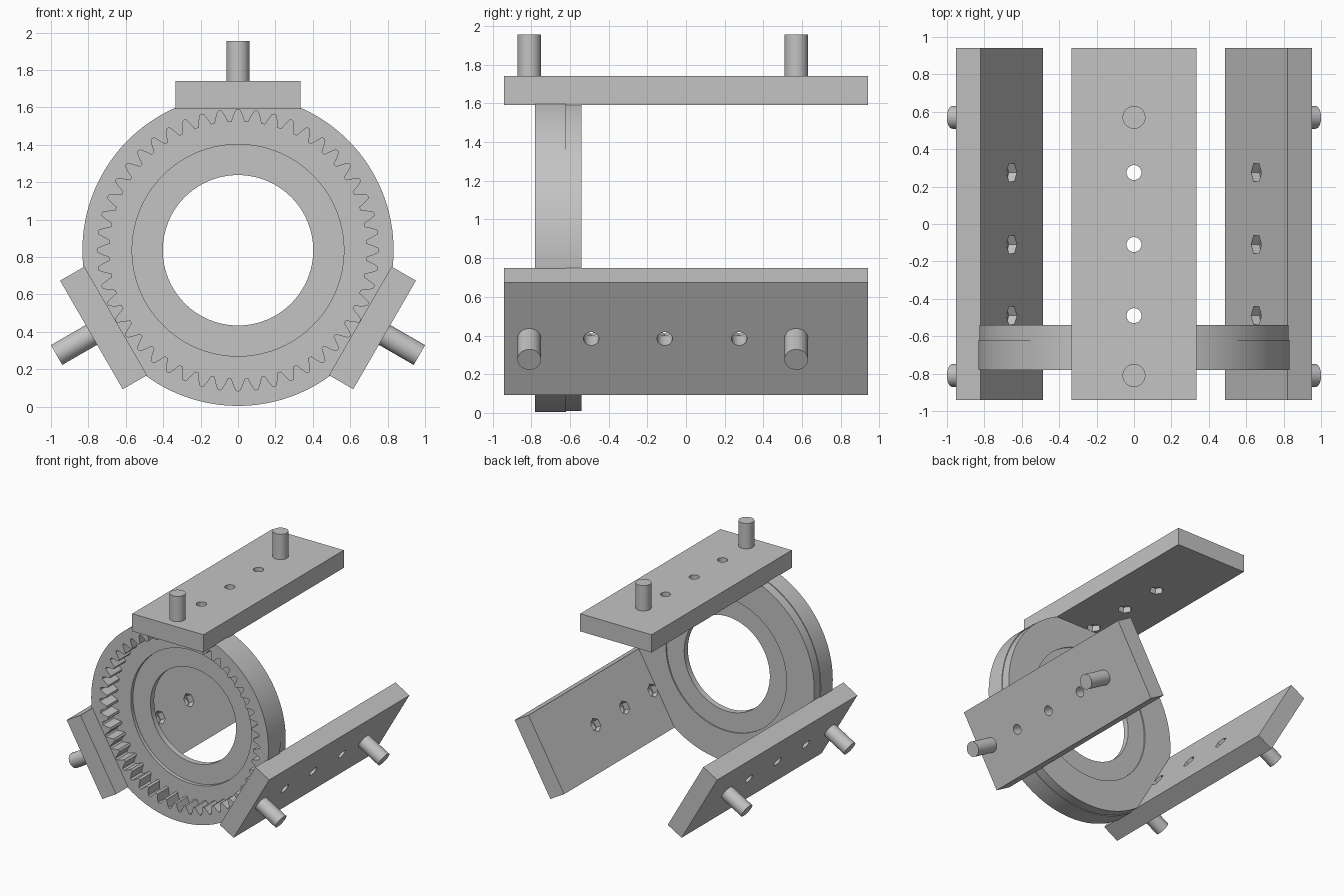
import bpy, bmesh, math
from mathutils import Matrix, Vector

cube = bpy.data.objects.get("Cube")
if cube:
    bpy.data.objects.remove(cube, do_unlink=True)

CENTRE = Vector((0, 0, 0.836))   # ring axis

grey = bpy.data.materials.new("light_grey")
grey.use_nodes = True
grey.diffuse_color = (0.55, 0.55, 0.55, 1)
grey.node_tree.nodes["Principled BSDF"].inputs["Base Color"].default_value = grey.diffuse_color


def add_object(name, mesh, angle=0.0):
    """Link a mesh, turned about the ring axis so local z points outward."""
    obj = bpy.data.objects.new(name, mesh)
    obj.location = CENTRE
    obj.rotation_euler.y = angle
    bpy.context.collection.objects.link(obj)
    return obj


def finish(bm, name):
    bmesh.ops.recalc_face_normals(bm, faces=bm.faces)
    mesh = bpy.data.meshes.new(name)
    bm.to_mesh(mesh)
    bm.free()
    mesh.materials.append(grey)
    return mesh


def posts(name, y_positions, radius, low, high, sides):
    """A row of upright prisms along the y axis, with a corner towards y."""
    bm = bmesh.new()
    for y in y_positions:
        place = Matrix.Translation((0, y, (low + high) / 2)) @ Matrix.Rotation(math.pi / 2, 4, "Z")
        bmesh.ops.create_cone(bm, cap_ends=True, segments=sides, radius1=radius,
                              radius2=radius, depth=high - low, matrix=place)
    return finish(bm, name)


def smooth(obj):
    bpy.ops.object.select_all(action="DESELECT")
    obj.select_set(True)
    bpy.context.view_layer.objects.active = obj
    bpy.ops.object.shade_smooth_by_angle(angle=math.radians(30))


# Internal gear ring: a lathed section whose inner front edge follows the teeth
TEETH = 48
tooth = [(0.0, 0.753), (0.1, 0.75), (0.24, 0.722), (0.39, 0.688),
         (0.61, 0.688), (0.76, 0.722), (0.9, 0.75)]
section = [(0.832, -0.78), (0.832, -0.62), (0.826, -0.62), (0.826, -0.54),
           (0.566, -0.54), (0.566, -0.55), (0.402, -0.55), (0.402, -0.60),
           (0.566, -0.60), (0.566, -0.63), (None, -0.63), (None, -0.78)]
bm = bmesh.new()
columns = []
for t in range(TEETH):
    for part, gear_r in tooth:
        a = math.tau * (t + part) / TEETH
        columns.append([bm.verts.new(((r or gear_r) * math.sin(a), y, (r or gear_r) * math.cos(a)))
                        for r, y in section])
for i, col in enumerate(columns):
    nxt = columns[(i + 1) % len(columns)]
    for j in range(len(section)):
        k = (j + 1) % len(section)
        bm.faces.new((col[j], col[k], nxt[k], nxt[j]))
smooth(add_object("gear_ring", finish(bm, "gear_ring")))

# Plate with bolt holes and hexagonal nut pockets on the inner face
INNER, OUTER = 0.755, 0.905
bm = bmesh.new()
bmesh.ops.create_cube(bm, size=1, matrix=Matrix.Translation((0, 0, (INNER + OUTER) / 2))
                      @ Matrix.Diagonal((0.67, 1.88, OUTER - INNER, 1)))
blank = add_object("plate_blank", finish(bm, "plate_blank"))
hole_rows = (-0.49, -0.11, 0.275)
cutters = [
    add_object("hole_cutter", posts("hole_cutter", hole_rows, 0.04, 0.6, 1.0, 32)),
    add_object("nut_cutter", posts("nut_cutter", hole_rows, 0.056, 0.7, INNER + 0.05, 6)),
]
for cutter in cutters:
    cutter.hide_render = True
    mod = blank.modifiers.new(cutter.name, "BOOLEAN")
    mod.operation = "DIFFERENCE"
    mod.solver = "EXACT"
    mod.object = cutter
bpy.context.view_layer.update()
plate_mesh = bpy.data.meshes.new_from_object(blank.evaluated_get(bpy.context.evaluated_depsgraph_get()))
plate_mesh.name = "plate"
for helper in cutters + [blank]:
    bpy.data.objects.remove(helper, do_unlink=True)

# Three plates with their outward pins, spaced evenly around the ring
pin_mesh = posts("pins", (-0.81, 0.57), 0.061, OUTER - 0.02, 1.12, 40)
for side, degrees in (("top", 0), ("left", 120), ("right", -120)):
    smooth(add_object(side + "_plate", plate_mesh, math.radians(degrees)))
    smooth(add_object(side + "_pins", pin_mesh, math.radians(degrees)))
